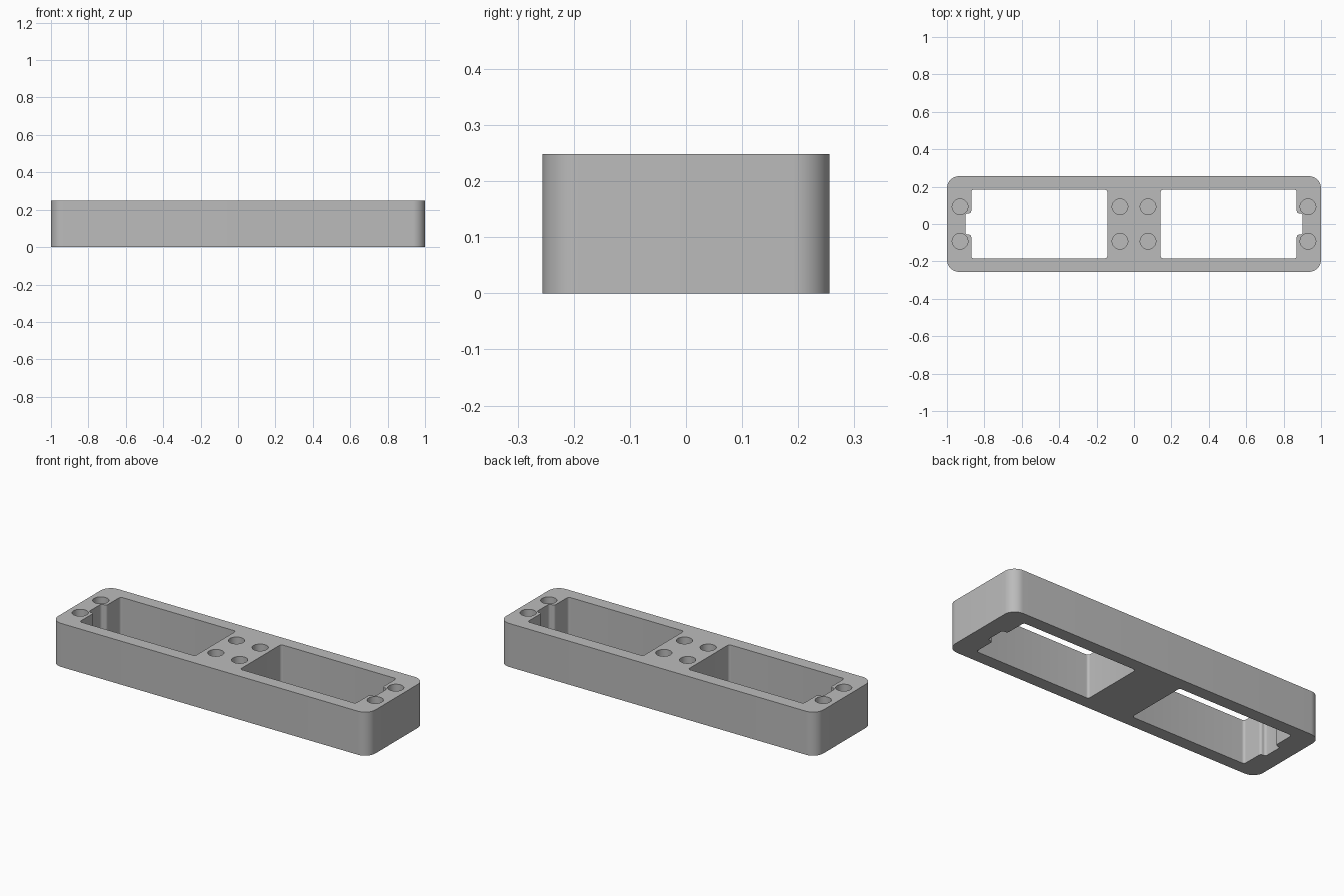
import bpy
import bmesh
import math
from mathutils import Vector

cube = bpy.data.objects.get("Cube")
if cube:
    bpy.data.objects.remove(cube, do_unlink=True)

HEIGHT = 0.248

grey = bpy.data.materials.new("plain grey")
grey.use_nodes = True
colour = (0.5, 0.5, 0.5, 1)
grey.diffuse_color = colour
grey.node_tree.nodes["Principled BSDF"].inputs["Base Color"].default_value = colour


def rounded(points, radius, steps):
    """Outline with every right-angled corner replaced by an arc."""
    outline = []
    for i, p in enumerate(points):
        p = Vector(p)
        to_prev = (Vector(points[i - 1]) - p).normalized() * radius
        to_next = (Vector(points[(i + 1) % len(points)]) - p).normalized() * radius
        for s in range(steps + 1):
            a = math.pi / 2 * s / steps
            outline.append(p + to_prev * (1 - math.sin(a)) + to_next * (1 - math.cos(a)))
    return outline


def prism(name, outline, bottom, top):
    """Closed solid raised from a flat outline."""
    bm = bmesh.new()
    face = bm.faces.new([bm.verts.new((p[0], p[1], bottom)) for p in outline])
    raised = bmesh.ops.extrude_face_region(bm, geom=[face])["geom"]
    verts = [v for v in raised if isinstance(v, bmesh.types.BMVert)]
    bmesh.ops.translate(bm, verts=verts, vec=(0, 0, top - bottom))
    bmesh.ops.recalc_face_normals(bm, faces=bm.faces)
    mesh = bpy.data.meshes.new(name)
    bm.to_mesh(mesh)
    bm.free()
    mesh.materials.append(grey)
    obj = bpy.data.objects.new(name, mesh)
    bpy.context.collection.objects.link(obj)
    return obj


def circle(x, y, radius, count=40):
    turn = 2 * math.pi / count
    return [(x + radius * math.cos(i * turn), y + radius * math.sin(i * turn))
            for i in range(count)]


# Solid block with rounded upright corners
block = prism("holder_block",
              rounded([(-1, -0.256), (1, -0.256), (1, 0.256), (-1, 0.256)], 0.065, 12),
              0, HEIGHT)

cutters = []
for side in (-1, 1):
    # Through window with a shallow notch at its outer end
    window = [(0.142, -0.184), (0.87, -0.184), (0.87, -0.057), (0.902, -0.057),
              (0.902, 0.057), (0.87, 0.057), (0.87, 0.184), (0.142, 0.184)]
    outline = [(p.x * side, p.y) for p in rounded(window, 0.014, 6)]
    cutters.append(prism("window_cutter", outline, -0.1, HEIGHT + 0.1))
    # Blind round sockets in the top
    for x in (0.075, 0.93):
        for y in (-0.0925, 0.0925):
            cutters.append(prism("socket_cutter", circle(x * side, y, 0.042),
                                 0.05, HEIGHT + 0.1))

bpy.context.view_layer.objects.active = block
for cutter in cutters:
    cut = block.modifiers.new("cut", "BOOLEAN")
    cut.operation = "DIFFERENCE"
    cut.solver = "EXACT"
    cut.object = cutter
    bpy.ops.object.modifier_apply(modifier=cut.name)
    bpy.data.objects.remove(cutter, do_unlink=True)

# Smooth arcs, sharp rims
for obj in bpy.context.selected_objects:
    obj.select_set(False)
block.select_set(True)
bpy.ops.object.shade_smooth_by_angle(angle=math.radians(30))
